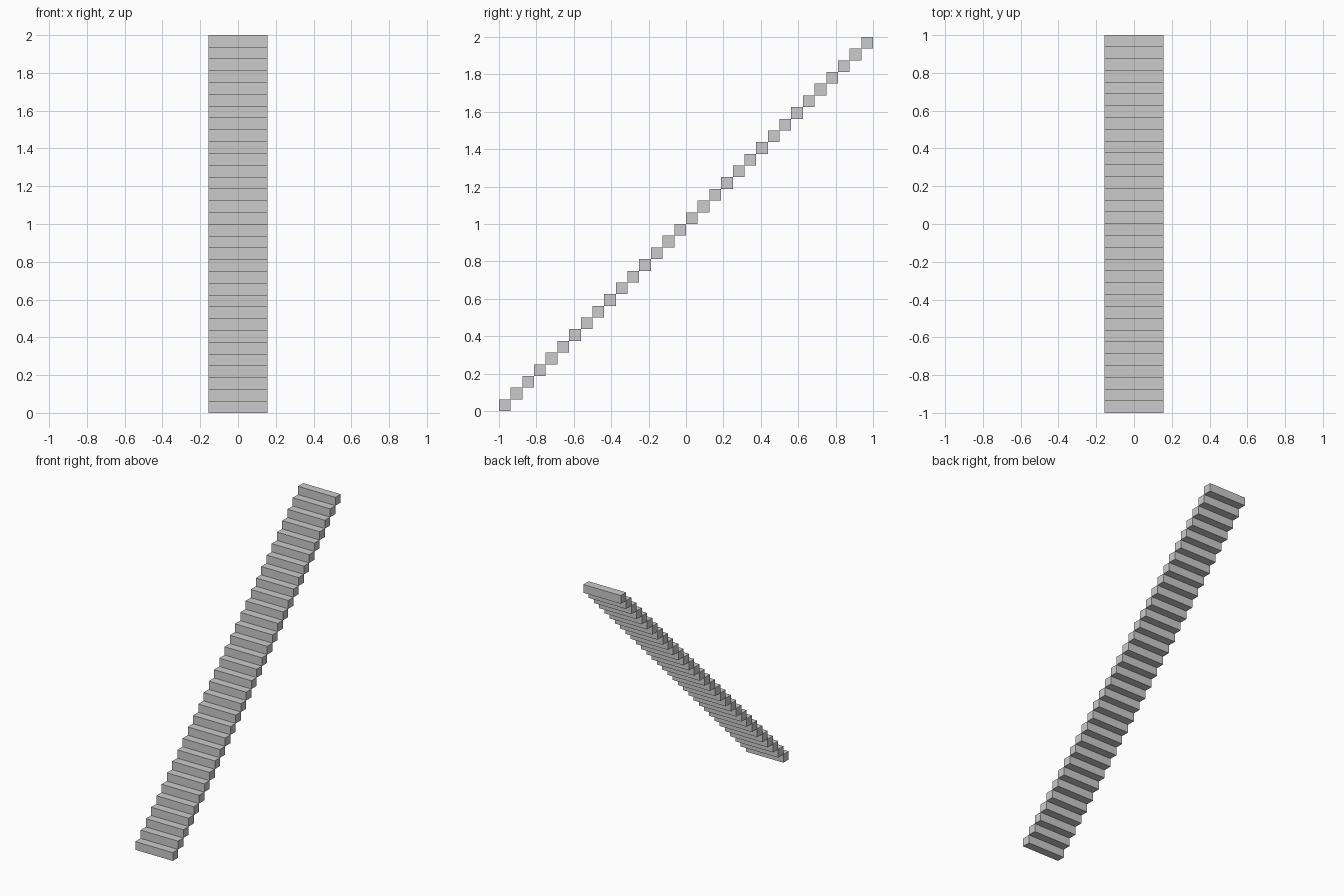
import bpy

if "Cube" in bpy.data.objects:
    bpy.data.objects.remove(bpy.data.objects["Cube"])

STEPS = 32
SIZE = 2.0 / STEPS      # rise and run of each step
WIDTH = SIZE * 5


def add_step(i):
    # one square-section tread block, touching its neighbours along an edge
    bpy.ops.mesh.primitive_cube_add(
        size=1, location=(0, -1 + SIZE * (i + 0.5), SIZE * (i + 0.5)))
    step = bpy.context.object
    step.name = f"stair_step_{i + 1:02d}"
    step.scale = (WIDTH, SIZE, SIZE)
    bpy.ops.object.transform_apply(location=False, rotation=False, scale=True)


# straight flight of stairs rising towards the back
for i in range(STEPS):
    add_step(i)
